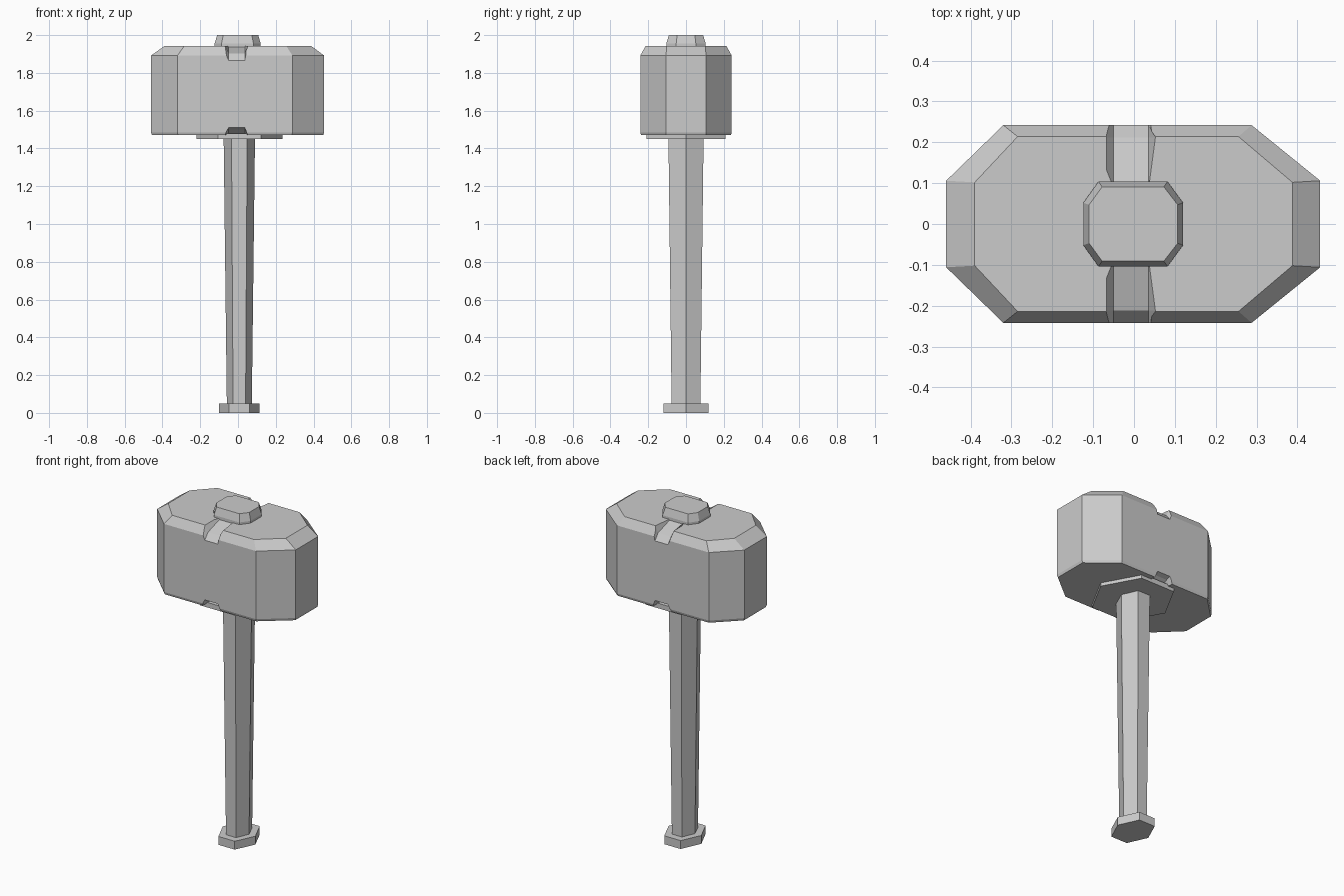
import bpy, bmesh
from math import cos, sin, pi

if "Cube" in bpy.data.objects:
    bpy.data.objects.remove(bpy.data.objects["Cube"])


def loft(name, rings):
    """Closed solid through equal-sized rings of 3D points."""
    bm = bmesh.new()
    loops = [[bm.verts.new(p) for p in ring] for ring in rings]
    n = len(loops[0])
    for a, b in zip(loops, loops[1:]):
        for i in range(n):
            j = (i + 1) % n
            bm.faces.new((a[i], a[j], b[j], b[i]))
    bm.faces.new(loops[0][::-1])
    bm.faces.new(loops[-1])
    bmesh.ops.recalc_face_normals(bm, faces=bm.faces)
    mesh = bpy.data.meshes.new(name)
    bm.to_mesh(mesh)
    bm.free()
    obj = bpy.data.objects.new(name, mesh)
    bpy.context.collection.objects.link(obj)
    return obj


def octagon(x0, x1, fx0, fx1, y, ey, z):
    """End faces at x0/x1 (half width ey), long sides at +-y from fx0 to fx1."""
    half = [(x1, ey), (fx1, y), (fx0, y), (x0, ey)]
    return [(a, b, z) for a, b in half] + [(a, -b, z) for a, b in reversed(half)]


def hexagon(rx, ry, z, cx=0.007):
    return [(cx + rx * cos(i * pi / 3), ry * sin(i * pi / 3) / sin(pi / 3), z)
            for i in range(6)]


# Hammer head with chamfered top rim
head = loft("hammer_head", [
    octagon(-0.455, 0.451, -0.318, 0.286, 0.237, 0.104, 1.47),
    octagon(-0.46, 0.456, -0.32, 0.288, 0.242, 0.106, 1.485),
    octagon(-0.46, 0.456, -0.32, 0.288, 0.242, 0.106, 1.892),
    octagon(-0.39, 0.388, -0.285, 0.256, 0.214, 0.102, 1.942)])


# Sloping notches at the middle of each long edge, top and bottom
def notch(name, side, sections, z_out):
    rings = [[(-0.05, side * y, z), (0.036, side * y, z),
              (0.06, side * y, z_out), (-0.075, side * y, z_out)]
             for y, z in sections]
    cutter = loft(name, rings)
    cutter.hide_render = True
    cutter.hide_viewport = True
    mod = head.modifiers.new(name, 'BOOLEAN')
    mod.operation = 'DIFFERENCE'
    mod.solver = 'EXACT'
    mod.object = cutter


for side, label in ((-1, "front"), (1, "back")):
    notch(f"top_notch_cutter_{label}", side,
          [(0.095, 1.94), (0.212, 1.903), (0.262, 1.842)], 1.96)
    notch(f"bottom_notch_cutter_{label}", side,
          [(0.17, 1.472), (0.215, 1.50), (0.262, 1.517)], 1.455)

# Tapered end of the handle standing proud of the head
loft("handle_cap", [
    octagon(-0.124, 0.12, -0.087, 0.082, 0.104, 0.052, 1.90),
    octagon(-0.124, 0.12, -0.087, 0.082, 0.104, 0.052, 1.955),
    octagon(-0.110, 0.107, -0.078, 0.073, 0.091, 0.047, 2.0)])

# Hexagonal collar, tapered handle and pommel
loft("collar", [hexagon(0.228, 0.208, 1.45), hexagon(0.228, 0.208, 1.48)])
loft("handle", [hexagon(0.066, 0.076, 0.04), hexagon(0.083, 0.093, 1.46)])
loft("pommel", [hexagon(0.108, 0.118, 0.0), hexagon(0.108, 0.118, 0.05)])
